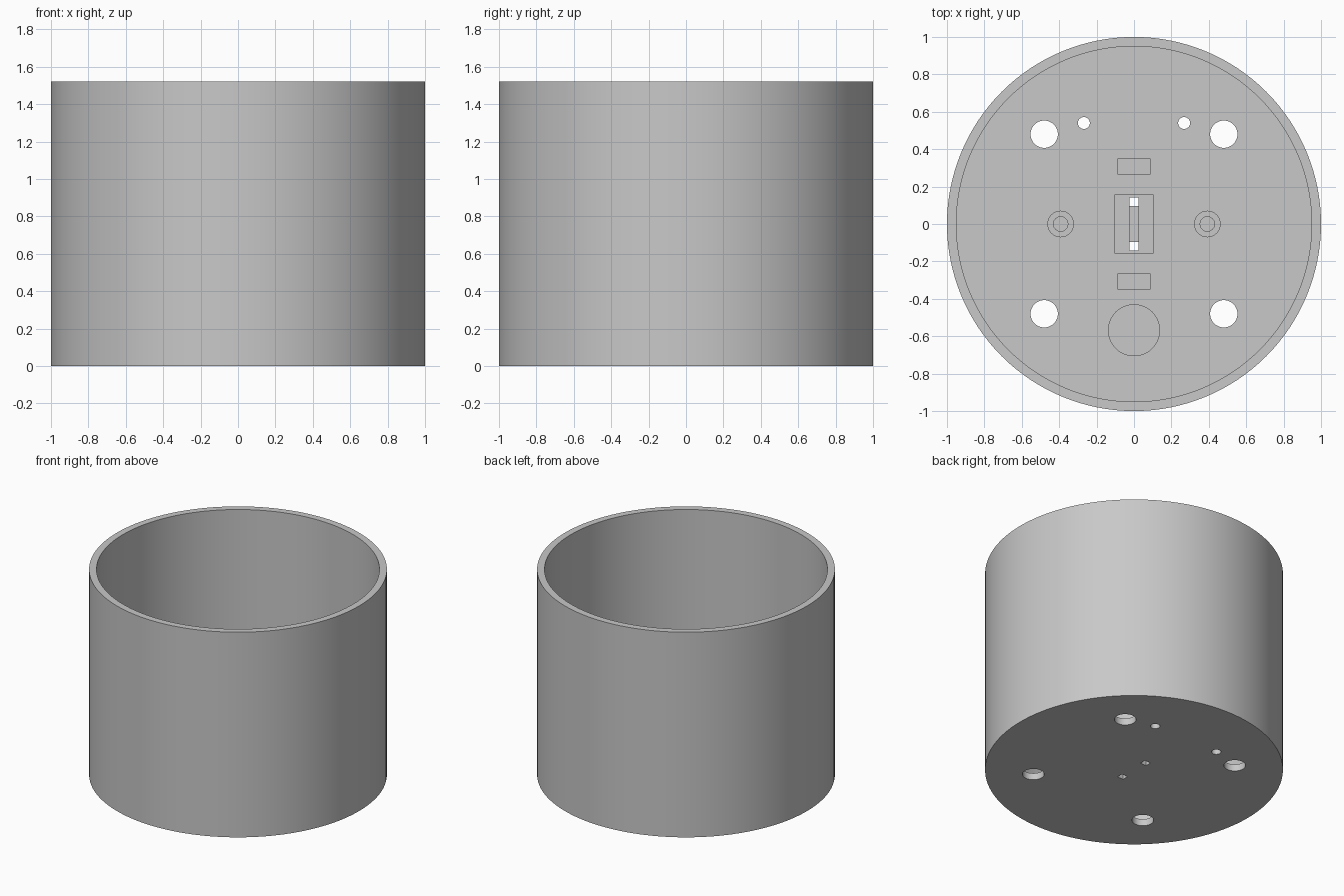
import bpy
import bmesh
import math
from mathutils import Matrix

cube = bpy.data.objects.get("Cube")
if cube:
    bpy.data.objects.remove(cube, do_unlink=True)

HEIGHT, WALL, FLOOR = 1.52, 0.05, 0.05

grey = bpy.data.materials.new("plain grey")
grey.use_nodes = True
colour = (0.58, 0.58, 0.58, 1)
grey.diffuse_color = colour
grey.node_tree.nodes["Principled BSDF"].inputs["Base Color"].default_value = colour


def add_rod(bm, x, y, radius, low, high, sides=48):
    bmesh.ops.create_cone(bm, cap_ends=True, segments=sides, radius1=radius, radius2=radius,
                          depth=high - low, matrix=Matrix.Translation((x, y, (low + high) / 2)))


def add_box(bm, x, y, width, depth, low, high):
    bmesh.ops.create_cube(bm, size=1, matrix=Matrix.Translation((x, y, (low + high) / 2))
                          @ Matrix.Diagonal((width, depth, high - low, 1)))


def make_object(name, bm):
    mesh = bpy.data.meshes.new(name)
    bm.to_mesh(mesh)
    bm.free()
    mesh.materials.append(grey)
    obj = bpy.data.objects.new(name, mesh)
    bpy.context.collection.objects.link(obj)
    return obj


def select_only(obj):
    bpy.ops.object.select_all(action='DESELECT')
    obj.select_set(True)
    bpy.context.view_layer.objects.active = obj


def cut(obj, bm):
    """Subtract the solids in bm, then drop the cutter."""
    cutter = make_object("cutter", bm)
    cutter.hide_render = True
    mod = obj.modifiers.new("cut", 'BOOLEAN')
    mod.operation = 'DIFFERENCE'
    mod.solver = 'EXACT'
    mod.object = cutter
    select_only(obj)
    bpy.ops.object.modifier_apply(modifier=mod.name)
    bpy.data.objects.remove(cutter, do_unlink=True)


def smooth(obj):
    select_only(obj)
    bpy.ops.object.shade_smooth_by_angle(angle=math.radians(30))


# Open cup with a thin floor
bm = bmesh.new()
add_rod(bm, 0, 0, 1, 0, HEIGHT, 128)
cup = make_object("cup", bm)
bm = bmesh.new()
add_rod(bm, 0, 0, 1 - WALL, FLOOR, HEIGHT + 0.2, 128)
cut(cup, bm)

# Holes through the floor: four large, two small, two at the slot ends
bm = bmesh.new()
for side in (-1, 1):
    for end in (-1, 1):
        add_rod(bm, side * 0.48, end * 0.48, 0.073, -0.1, 0.2)
    add_rod(bm, side * 0.268, 0.54, 0.032, -0.1, 0.2, 32)
    add_box(bm, 0, side * 0.12, 0.05, 0.046, -0.1, 0.2)
cut(cup, bm)
smooth(cup)

# Central block with a long slot
bm = bmesh.new()
add_box(bm, 0, 0, 0.21, 0.316, FLOOR, 0.15)
block = make_object("slotted_block", bm)
bm = bmesh.new()
add_box(bm, 0, 0, 0.05, 0.286, 0, 0.3)
cut(block, bm)

# Screw posts either side of the block, and rectangular pads before and behind
for label, side in (("right", -1), ("left", 1)):
    bm = bmesh.new()
    add_rod(bm, side * 0.392, 0, 0.071, FLOOR, 0.15)
    post = make_object(label + "_screw_post", bm)
    bm = bmesh.new()
    add_rod(bm, side * 0.392, 0, 0.039, FLOOR, 0.3, 16)
    cut(post, bm)
    smooth(post)
for label, side in (("front", -1), ("back", 1)):
    bm = bmesh.new()
    add_box(bm, 0, side * 0.308, 0.176, 0.086, FLOOR, 0.13)
    make_object(label + "_pad", bm)

# Round pad near the front
bm = bmesh.new()
add_rod(bm, 0, -0.568, 0.139, FLOOR, 0.1, 64)
smooth(make_object("round_pad", bm))
